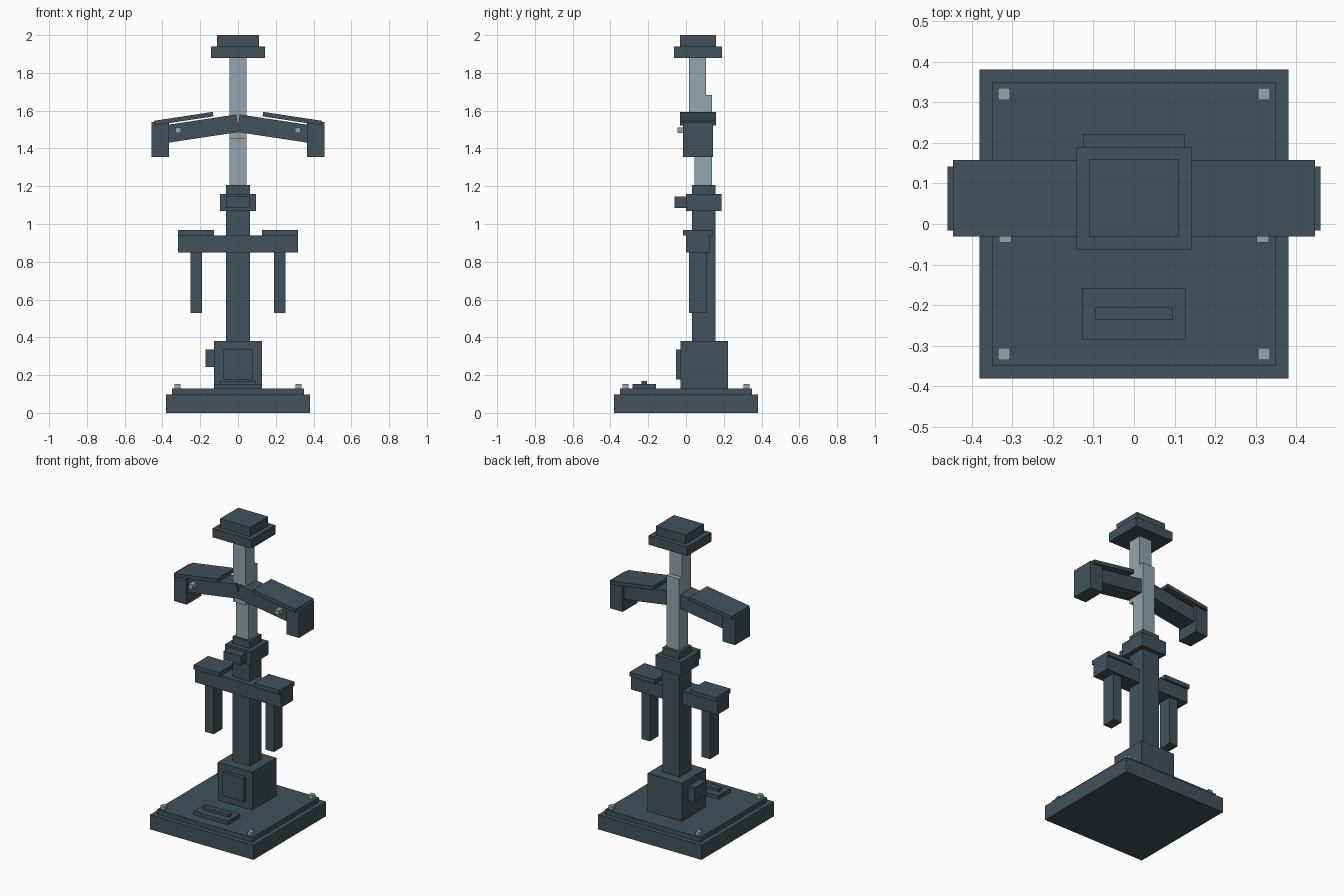
import bpy
import math

cube = bpy.data.objects.get("Cube")
if cube:
    bpy.data.objects.remove(cube, do_unlink=True)


def material(name, rgb):
    mat = bpy.data.materials.new(name)
    mat.use_nodes = True
    mat.diffuse_color = (*rgb, 1)
    mat.node_tree.nodes["Principled BSDF"].inputs["Base Color"].default_value = (*rgb, 1)
    return mat


SLATE = material("dark slate", (0.054, 0.083, 0.103))
STEEL = material("pale steel", (0.29, 0.38, 0.405))


def box(name, x, y, z, mat=SLATE, tilt=0):
    """Box from (min, max) ranges, turned about its own centre around y."""
    spans = (x, y, z)
    bpy.ops.mesh.primitive_cube_add(size=1, location=[(a + b) / 2 for a, b in spans])
    ob = bpy.context.object
    ob.name = name
    ob.scale = [b - a for a, b in spans]
    ob.rotation_euler.y = tilt
    ob.data.materials.append(mat)
    return ob


def centred(half):
    return (-half, half)


def pair(name, x, y, z, mat=SLATE, tilt=0):
    """A box on the left (+x) and its mirror image on the right."""
    box("left_" + name, x, y, z, mat, tilt)
    box("right_" + name, (-x[1], -x[0]), y, z, mat, -tilt)


# Stepped base with corner bolts
box("base_slab", centred(0.38), centred(0.38), (0, 0.097))
box("base_step", centred(0.35), centred(0.35), (0.097, 0.128))
for label, y in (("front", -0.32), ("back", 0.32)):
    pair(label + "_base_bolt", (0.305, 0.335), (y - 0.015, y + 0.015),
         (0.128, 0.153), STEEL)

# Raised plate on the base
box("front_plate", centred(0.127), (-0.284, -0.158), (0.128, 0.152))
box("front_plate_ridge", centred(0.095), (-0.236, -0.206), (0.152, 0.17))

# Pedestal with front panel and side box
box("pedestal", centred(0.126), (-0.03, 0.222), (0.128, 0.38))
box("pedestal_panel", centred(0.078), (-0.053, -0.03), (0.178, 0.336))
box("pedestal_side_box", (-0.172, -0.126), (0.033, 0.157), (0.242, 0.336))

# Lower column, collar and latch
box("column", centred(0.063), (0.032, 0.157), (0.38, 1.207))
box("collar", centred(0.094), (0, 0.187), (1.07, 1.16))
box("collar_latch", centred(0.063), (-0.06, 0), (1.084, 1.145))

# Lower crossbar with pads and hanging legs
box("crossbar", centred(0.317), (0, 0.125), (0.848, 0.94))
pair("crossbar_pad", (0.128, 0.317), (-0.016, 0.14), (0.94, 0.968))
pair("hanging_leg", (0.19, 0.252), (0.016, 0.108), (0.53, 0.848))

# Two overlapping steel posts
box("rear_post", centred(0.046), (0.046, 0.138), (1.207, 1.682), STEEL)
box("upper_post", centred(0.046), (0.015, 0.107), (1.45, 1.88), STEEL)

# Sloping arms with cover plates, end blocks and bolts
SLOPE = math.radians(8.6)
pair("arm", (0, 0.38), (0, 0.125), (1.458, 1.552), tilt=SLOPE)
pair("arm_cover", (0.13, 0.445), (-0.031, 0.158), (1.546, 1.57), tilt=SLOPE)
pair("arm_end_block", (0.366, 0.459), (-0.016, 0.142), (1.355, 1.54))
pair("arm_bolt", (0.302, 0.332), (-0.046, 0), (1.483, 1.512), STEEL)

# Stepped head
box("head_lower", centred(0.142), (-0.063, 0.19), (1.88, 1.94))
box("head_upper", centred(0.11), (-0.031, 0.16), (1.94, 2.0))
